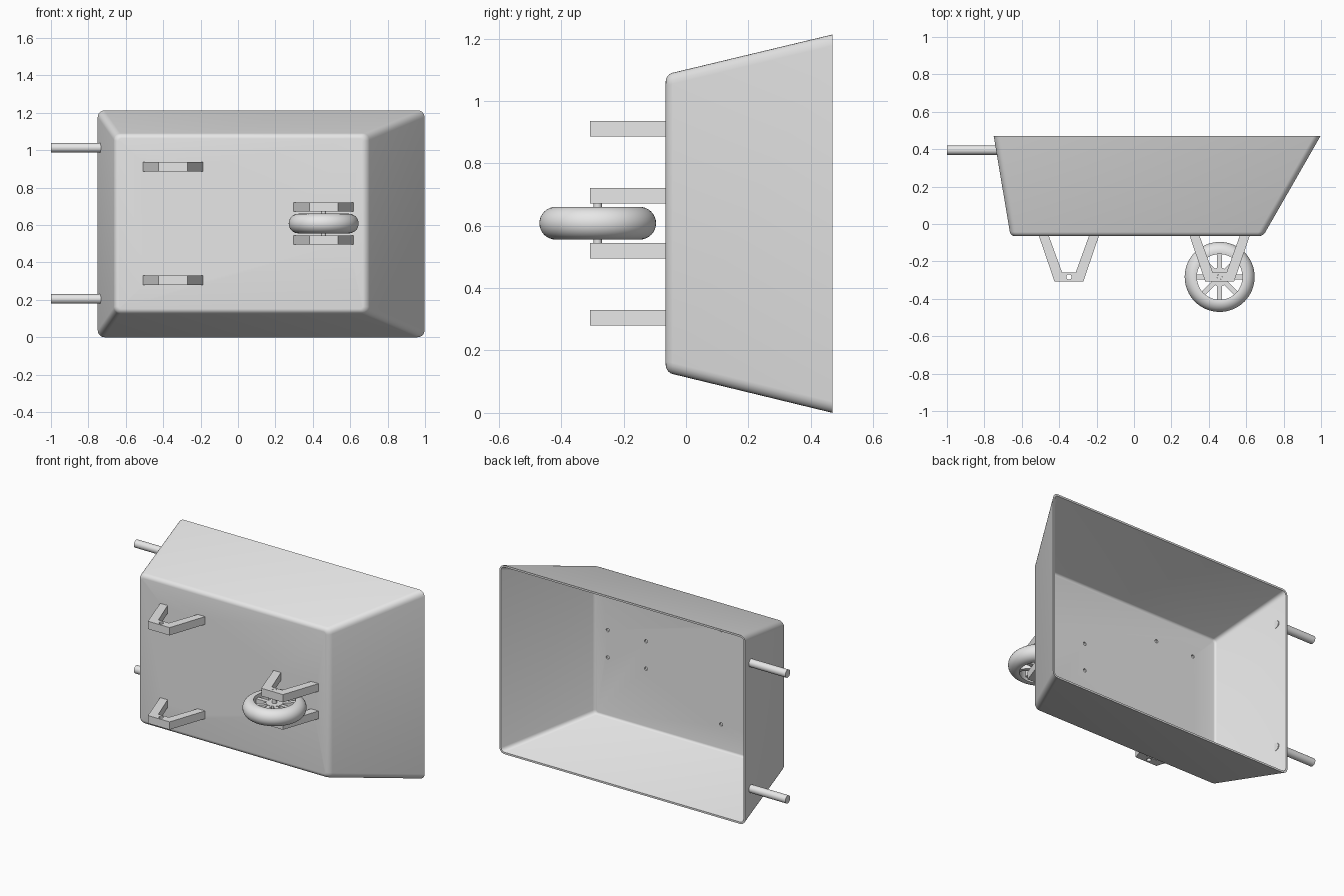
import bpy, bmesh, math
from mathutils import Matrix, Vector

cube = bpy.data.objects.get("Cube")
if cube:
    bpy.data.objects.remove(cube, do_unlink=True)

grey = bpy.data.materials.new("plain_grey")
grey.use_nodes = True
grey.diffuse_color = (0.8, 0.8, 0.8, 1)
grey.node_tree.nodes["Principled BSDF"].inputs["Base Color"].default_value = (0.8, 0.8, 0.8, 1)

FLOOR, RIM, WALL = -0.065, 0.47, 0.012
MID_Z = 0.608
WHEEL = Vector((0.458, -0.283, MID_Z))
LEG_X = -0.348


def finish(obj, smooth=True):
    obj.data.materials.clear()
    obj.data.materials.append(grey)
    bpy.ops.object.select_all(action="DESELECT")
    obj.select_set(True)
    bpy.context.view_layer.objects.active = obj
    if smooth:
        bpy.ops.object.shade_smooth_by_angle(angle=math.radians(35))
    return obj


def mesh_object(name, bm):
    bmesh.ops.recalc_face_normals(bm, faces=bm.faces[:])
    mesh = bpy.data.meshes.new(name)
    bm.to_mesh(mesh)
    bm.free()
    obj = bpy.data.objects.new(name, mesh)
    bpy.context.collection.objects.link(obj)
    return obj


def loft(name, rings, loop=False):
    """Skin a row of closed rings; cap the ends or join them in a loop."""
    bm = bmesh.new()
    rows = [[bm.verts.new(p) for p in ring] for ring in rings]
    n = len(rows[0])
    pairs = list(zip(rows, rows[1:]))
    if loop:
        pairs.append((rows[-1], rows[0]))
    else:
        bm.faces.new(rows[0])
        bm.faces.new(rows[-1])
    for a, b in pairs:
        for i in range(n):
            j = (i + 1) % n
            bm.faces.new((a[i], a[j], b[j], b[i]))
    return mesh_object(name, bm)


def add_cylinder(bm, centre, axis, radius, length, sides=32):
    turn = Vector((0, 0, 1)).rotation_difference(Vector(axis)).to_matrix().to_4x4()
    bmesh.ops.create_cone(bm, cap_ends=True, segments=sides, radius1=radius, radius2=radius,
                          depth=length, matrix=Matrix.Translation(centre) @ turn)


def cylinder(name, *args):
    bm = bmesh.new()
    add_cylinder(bm, *args)
    return finish(mesh_object(name, bm))


# Tray: flared box with rounded edges, open towards the back
def section(y, inset):
    t = (y - FLOOR) / (RIM - FLOOR)
    lerp = lambda a, b: a + (b - a) * t
    x0, x1 = lerp(-0.66, -0.75) + inset, lerp(0.69, 0.997) - inset
    z0, z1 = lerp(0.13, 0) + inset, lerp(1.085, 1.213) - inset
    r = 0.036 - inset
    corners = [(x1 - r, z1 - r), (x0 + r, z1 - r), (x0 + r, z0 + r), (x1 - r, z0 + r)]
    ring = []
    for k, (cx, cz) in enumerate(corners):
        for s in range(6):
            a = math.pi / 2 * (k + s / 5)
            ring.append((cx + r * math.cos(a), y, cz + r * math.sin(a)))
    return ring


def fillet(y, inset, r):
    angles = [math.pi / 2 * k / 5 for k in range(5, -1, -1)]
    return [section(y + r * (1 - math.sin(a)), inset + r * (1 - math.cos(a))) for a in angles]


rings = fillet(FLOOR, 0, 0.022) + [section(RIM, 0), section(RIM, WALL)]
rings += fillet(FLOOR + WALL, WALL, 0.012)[::-1]
tray = loft("tray", rings)

# Bolt holes through the tray floor above each bracket arm
bracket_spots = [(LEG_X, MID_Z - 0.303), (LEG_X, MID_Z + 0.303),
                 (WHEEL.x, MID_Z - 0.088), (WHEEL.x, MID_Z + 0.088)]
bm = bmesh.new()
for bx, bz in bracket_spots:
    for side in (-1, 1):
        add_cylinder(bm, (bx + side * 0.136, FLOOR, bz), (0, 1, 0), 0.011, 0.06, 12)
cutter = mesh_object("bolt_hole_cutter", bm)
cutter.hide_render = True
cut = tray.modifiers.new("bolt_holes", "BOOLEAN")
cut.operation, cut.solver, cut.object = "DIFFERENCE", "EXACT", cutter
finish(tray, smooth=False)
bpy.ops.object.modifier_apply(modifier=cut.name)
bpy.data.objects.remove(cutter, do_unlink=True)
finish(tray)


# Brackets: V-shaped straps with an axle hole, used as legs and wheel forks
def bracket(name, bx, bz):
    half = [(0.161, -0.062), (0.077, -0.308), (0.037, -0.258), (0.108, -0.062)]
    outline = [half[0], half[1]] + [(-x, y) for x, y in (half[1], half[0], half[3], half[2])]
    outline += [half[2], half[3]]
    hole = [(0.014 * math.cos(a), WHEEL.y + 0.014 * math.sin(a))
            for a in (math.tau * k / 20 for k in range(20))]
    curve = bpy.data.curves.new(name, "CURVE")
    curve.dimensions, curve.fill_mode, curve.extrude = "2D", "BOTH", 0.025
    for points in (outline, hole):
        spline = curve.splines.new("POLY")
        spline.points.add(len(points) - 1)
        spline.use_cyclic_u = True
        for p, (x, y) in zip(spline.points, points):
            p.co = (x, y, 0, 1)
    obj = bpy.data.objects.new(name, curve)
    obj.location = (bx, 0, bz)
    bpy.context.collection.objects.link(obj)
    bpy.ops.object.select_all(action="DESELECT")
    obj.select_set(True)
    bpy.context.view_layer.objects.active = obj
    bpy.ops.object.convert(target="MESH")
    finish(bpy.context.view_layer.objects.active)


names = ("lower_leg", "upper_leg", "lower_wheel_fork", "upper_wheel_fork")
for name, (bx, bz) in zip(names, bracket_spots):
    bracket(name, bx, bz)

# Handles: two short round bars at the narrow end
for name, z in (("lower_handle", 0.205), ("upper_handle", 1.013)):
    cylinder(name, (-0.862, 0.395, z), (1, 0, 0), 0.025, 0.276)

# Tyre: round section cut flat at the inner rim, swept about the axle
TUBE, MAJOR, INNER = 0.0525, 0.1345, 0.122
limit = math.acos((INNER - MAJOR) / TUBE)
profile = [(MAJOR + TUBE * math.cos(a), TUBE * math.sin(a))
           for a in (limit * (k / 9 - 1) for k in range(19))]
tyre_rings = []
for k in range(64):
    c, s = math.cos(math.tau * k / 64), math.sin(math.tau * k / 64)
    tyre_rings.append([WHEEL + Vector((r * c, r * s, h)) for r, h in profile])
finish(loft("tyre", tyre_rings, loop=True))

# Wheel centre: hub, eight spokes and the axle
cylinder("hub", WHEEL, (0, 0, 1), 0.05, 0.062)
bm = bmesh.new()
for k in range(8):
    place = Matrix.Translation(WHEEL) @ Matrix.Rotation(math.tau * k / 8, 4, "Z")
    size = Matrix.Diagonal((0.1, 0.027, 0.058, 1))
    bmesh.ops.create_cube(bm, size=1, matrix=place @ Matrix.Translation((0.08, 0, 0)) @ size)
finish(mesh_object("spokes", bm), smooth=False)
cylinder("axle", WHEEL, (0, 0, 1), 0.0135, 0.224)
